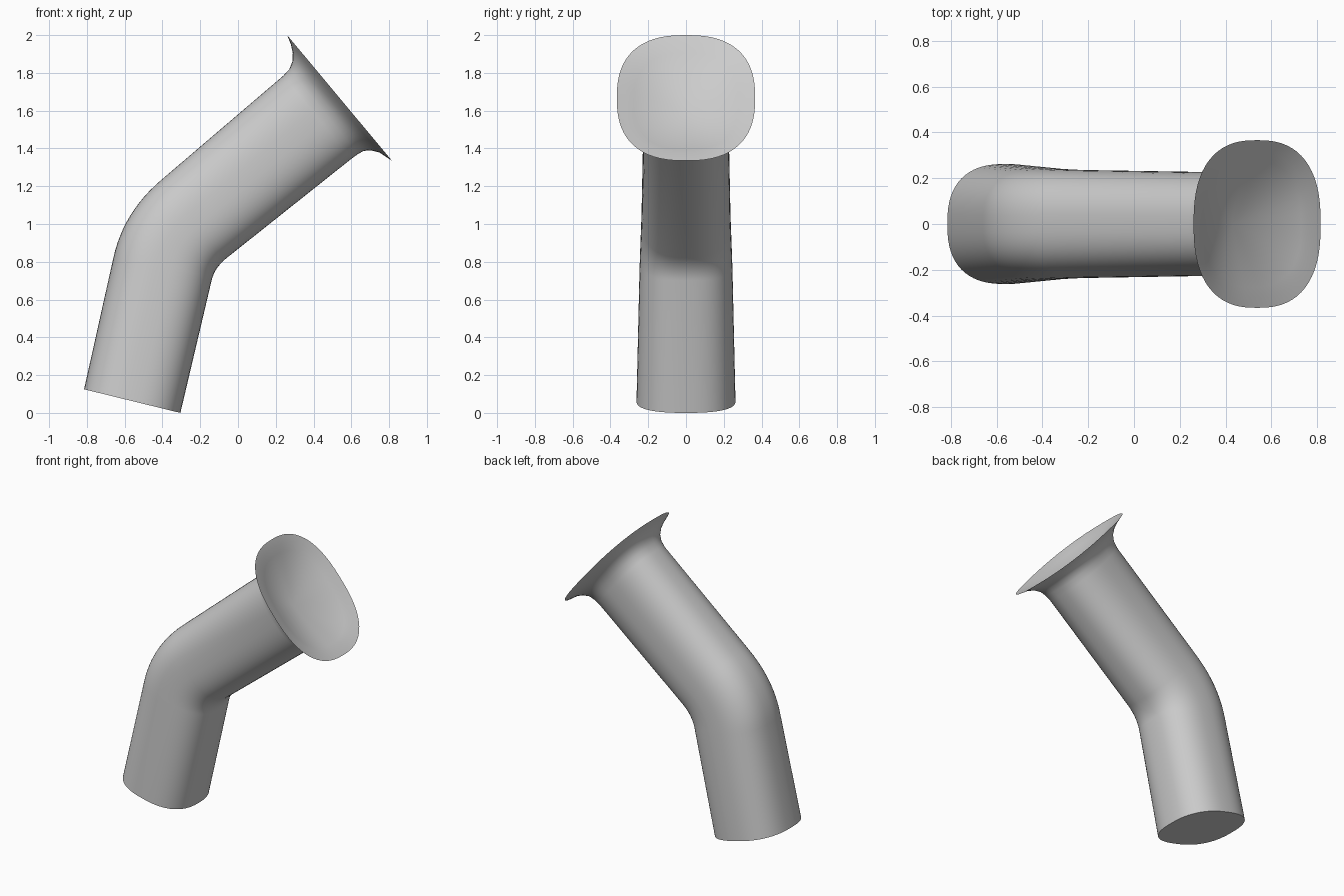
import bpy, bmesh, math
from mathutils import Vector

cube = bpy.data.objects.get("Cube")
if cube:
    bpy.data.objects.remove(cube)

SIDES = 64
POWER = 2 / 2.5   # rounded-square cross-section

metal = bpy.data.materials.new("plain_grey")
metal.use_nodes = True
grey = (0.6, 0.6, 0.6, 1)
metal.diffuse_color = grey
metal.node_tree.nodes["Principled BSDF"].inputs["Base Color"].default_value = grey


def section(bm, upper, lower, half_y):
    """Rounded-square ring spanning two points of the side profile."""
    a, b = Vector((upper[0], 0, upper[1])), Vector((lower[0], 0, lower[1]))
    mid, half = (a + b) / 2, (a - b) / 2
    ring = []
    for i in range(SIDES):
        t = math.tau * i / SIDES
        c, s = math.cos(t), math.sin(t)
        u = math.copysign(abs(c) ** POWER, c)
        v = math.copysign(abs(s) ** POWER, s)
        ring.append(bm.verts.new(mid + half * u + Vector((0, half_y * v, 0))))
    return ring


def bezier(p, q, r, t):
    return [(1 - t) ** 2 * i + 2 * t * (1 - t) * j + t * t * k for i, j, k in zip(p, q, r)]


# Straight lower tube
stations = [((-0.815, 0.125), (-0.305, 0.0), 0.262)]
# Elbow
for k in range(13):
    t = k / 12
    stations.append((bezier((-0.66, 0.82), (-0.608, 1.06), (-0.41, 1.23), t),
                     bezier((-0.14, 0.70), (-0.124, 0.769), (-0.06, 0.82), t),
                     0.246 - 0.01 * t))
# Upper tube and flared lip
stations += [
    ((0.24, 1.785), (0.60, 1.345), 0.225),
    ((0.272, 1.82), (0.635, 1.37), 0.235),
    ((0.288, 1.86), (0.665, 1.387), 0.25),
    ((0.29, 1.905), (0.705, 1.39), 0.28),
    ((0.28, 1.95), (0.75, 1.378), 0.32),
    ((0.26, 2.0), (0.815, 1.335), 0.366),
]
# Inside of the lip, down to the shallow dish
stations += [
    ((0.284, 1.953), (0.757, 1.378), 0.322),
    ((0.30, 1.905), (0.73, 1.393), 0.277),
]

bm = bmesh.new()
rings = [section(bm, *s) for s in stations]
for low, high in zip(rings, rings[1:]):
    for i in range(SIDES):
        j = (i + 1) % SIDES
        bm.faces.new((low[i], low[j], high[j], high[i]))
# Flat bottom and conical dish
bm.faces.new(rings[0])
apex = bm.verts.new((0.43, 0, 1.58))
for i in range(SIDES):
    bm.faces.new((rings[-1][i], rings[-1][(i + 1) % SIDES], apex))
bmesh.ops.recalc_face_normals(bm, faces=bm.faces)

mesh = bpy.data.meshes.new("flared_elbow_pipe")
bm.to_mesh(mesh)
bm.free()
mesh.materials.append(metal)
pipe = bpy.data.objects.new("flared_elbow_pipe", mesh)
bpy.context.collection.objects.link(pipe)

bpy.ops.object.select_all(action="DESELECT")
pipe.select_set(True)
bpy.context.view_layer.objects.active = pipe
bpy.ops.object.shade_smooth_by_angle(angle=math.radians(40))
